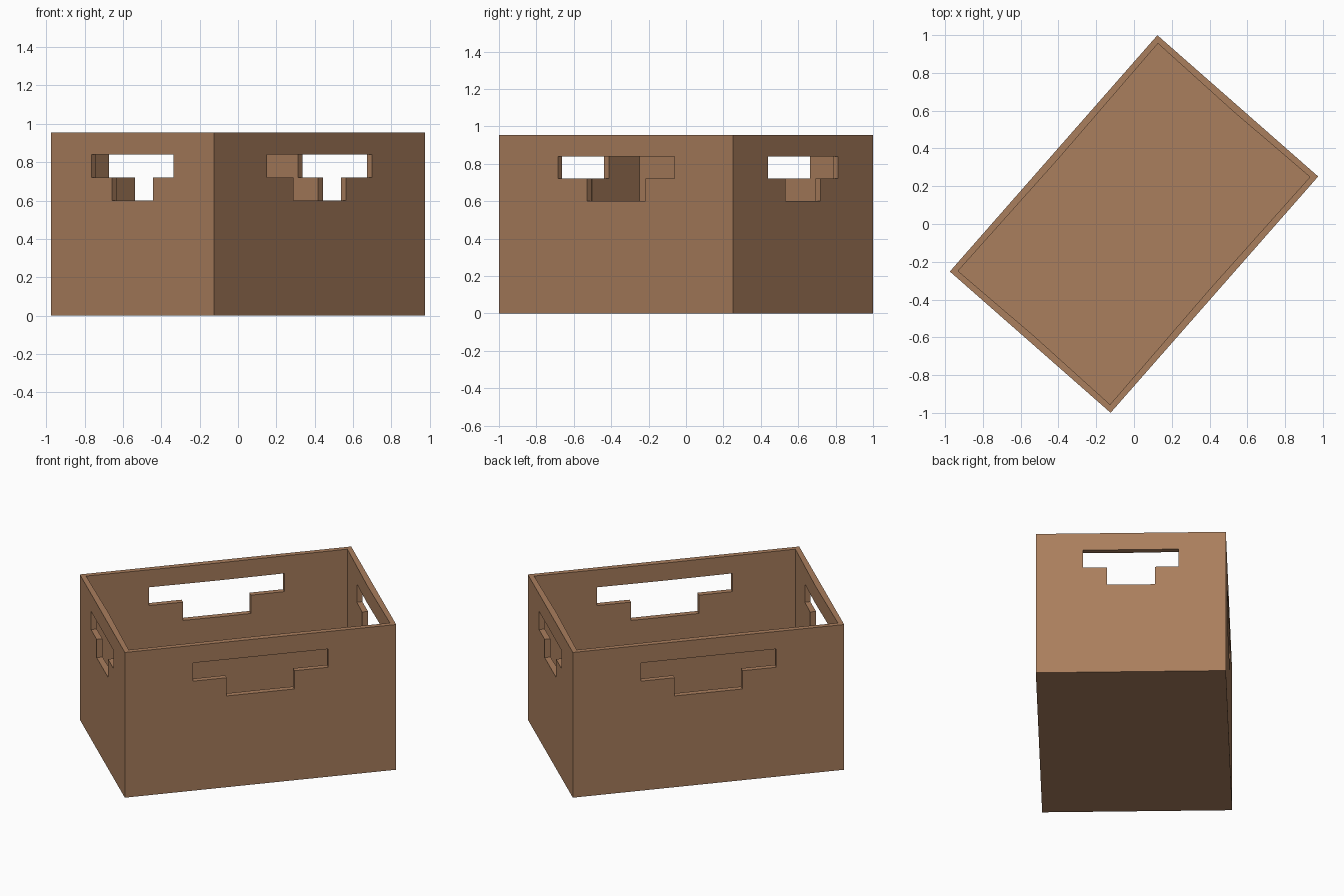
import bpy, bmesh
from math import radians
from mathutils import Matrix

if "Cube" in bpy.data.objects:
    bpy.data.objects.remove(bpy.data.objects["Cube"])

L, W, H = 1.665, 1.133, 0.955      # length, width, height
T_CORNER, T_MID, FLOOR = 0.031, 0.038, 0.035
TURN = Matrix.Rotation(radians(48.7), 4, 'Z')


def prism(name, outline, axis, lo, hi):
    """Extrude a 2D outline between lo and hi along the named axis."""
    place = {'x': lambda u, v, w: (w, u, v),
             'y': lambda u, v, w: (u, w, v),
             'z': lambda u, v, w: (u, v, w)}[axis]
    bm = bmesh.new()
    face = bm.faces.new([bm.verts.new(place(u, v, lo)) for u, v in outline])
    ext = bmesh.ops.extrude_face_region(bm, geom=[face])
    verts = [g for g in ext['geom'] if isinstance(g, bmesh.types.BMVert)]
    bmesh.ops.translate(bm, verts=verts, vec=place(0, 0, hi - lo))
    bmesh.ops.recalc_face_normals(bm, faces=bm.faces)
    mesh = bpy.data.meshes.new(name)
    bm.to_mesh(mesh)
    bm.free()
    obj = bpy.data.objects.new(name, mesh)
    bpy.context.collection.objects.link(obj)
    return obj


def handle_outline(wide, narrow):
    """T-shaped hand hole, given half widths."""
    return [(-narrow, 0.60), (narrow, 0.60), (narrow, 0.72), (wide, 0.72),
            (wide, 0.84), (-wide, 0.84), (-wide, 0.72), (-narrow, 0.72)]


# Solid block for the crate
a, b = L / 2, W / 2
crate = prism("crate", [(-a, -b), (a, -b), (a, b), (-a, b)], 'z', 0, H)

# Hollow, with walls slightly thicker in the middle
ic, jc = a - T_CORNER, b - T_CORNER
im, jm = a - T_MID, b - T_MID
hollow = prism("hollow_cutter", [(-ic, -jc), (0, -jm), (ic, -jc), (im, 0),
                                 (ic, jc), (0, jm), (-ic, jc), (-im, 0)],
               'z', FLOOR, H + 0.1)

# Hand holes through both long walls and both short walls
long_holes = prism("long_handle_cutter", handle_outline(0.415, 0.208), 'y', -1, 1)
short_holes = prism("short_handle_cutter", handle_outline(0.285, 0.143), 'x', -1, 1)

bpy.context.view_layer.objects.active = crate
for cutter in (hollow, long_holes, short_holes):
    mod = crate.modifiers.new(cutter.name, 'BOOLEAN')
    mod.operation, mod.solver, mod.object = 'DIFFERENCE', 'EXACT', cutter
    cutter.hide_render = True
    bpy.ops.object.modifier_apply(modifier=mod.name)
    bpy.data.objects.remove(cutter)

# Turn the crate to its resting angle
crate.data.transform(TURN)

# Brown cardboard colour
mat = bpy.data.materials.new("brown")
mat.diffuse_color = (0.40, 0.21, 0.11, 1)
mat.use_nodes = True
mat.node_tree.nodes["Principled BSDF"].inputs["Base Color"].default_value = mat.diffuse_color
crate.data.materials.clear()
crate.data.materials.append(mat)
